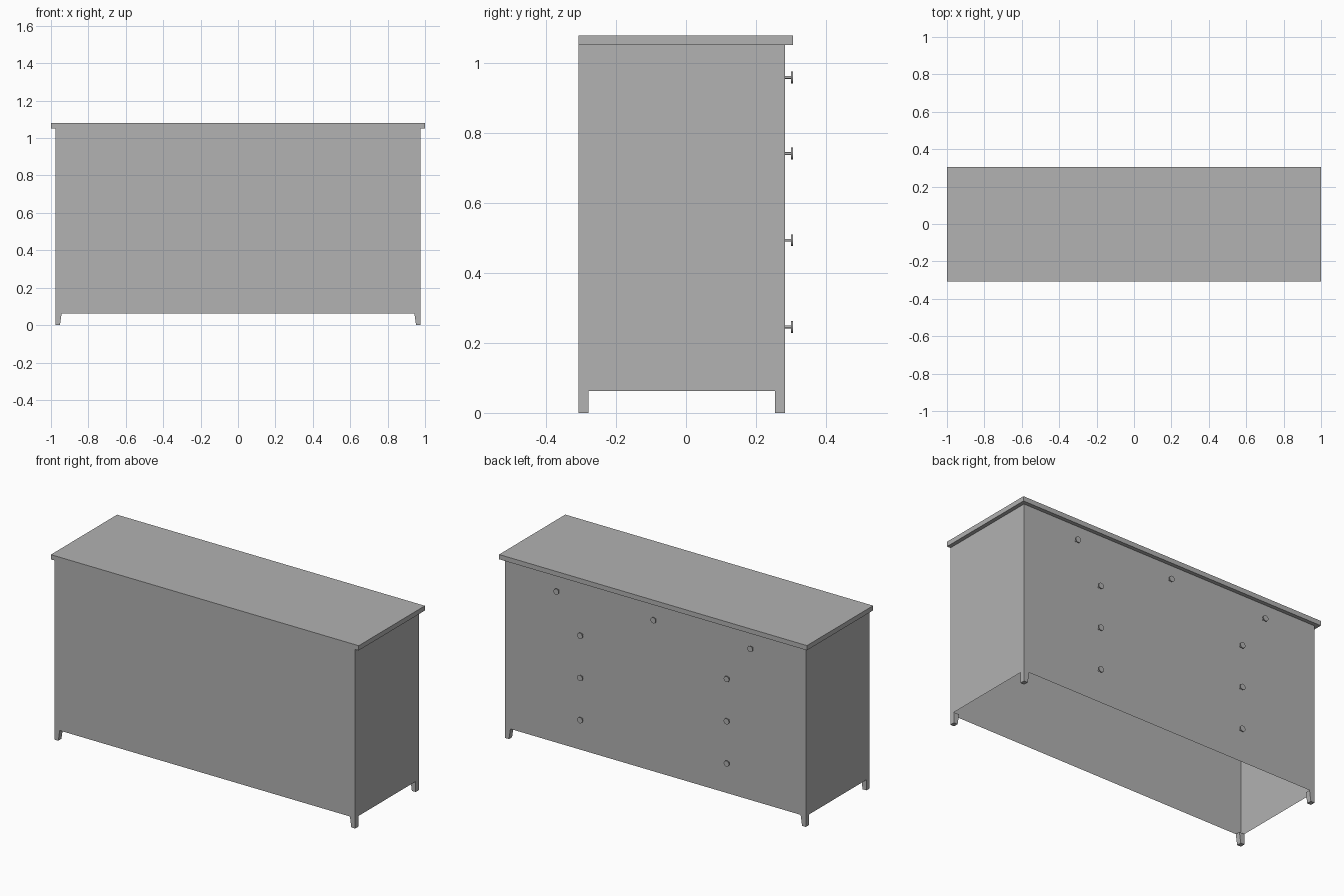
import bpy
import bmesh
from math import radians
from mathutils import Matrix

cube = bpy.data.objects.get("Cube")
if cube:
    bpy.data.objects.remove(cube, do_unlink=True)

GREY = bpy.data.materials.new("plain_grey")
GREY.use_nodes = True
GREY.diffuse_color = (0.445, 0.445, 0.445, 1)
GREY.node_tree.nodes["Principled BSDF"].inputs["Base Color"].default_value = GREY.diffuse_color

# Main dimensions
BODY_X = 0.977
FRONT, BACK = -0.308, 0.283
LEG_TOP, BODY_TOP, TOP = 0.062, 1.052, 1.08


def finish(name, bm):
    mesh = bpy.data.meshes.new(name)
    bm.to_mesh(mesh)
    bm.free()
    mesh.materials.append(GREY)
    obj = bpy.data.objects.new(name, mesh)
    bpy.context.collection.objects.link(obj)
    return obj


def box(bm, low, high):
    """Add an axis-aligned box between two corners and return its vertices."""
    size = [h - l for l, h in zip(low, high)]
    mid = [(l + h) / 2 for l, h in zip(low, high)]
    matrix = Matrix.Translation(mid) @ Matrix.Diagonal((*size, 1))
    return bmesh.ops.create_cube(bm, size=1, matrix=matrix)["verts"]


def disc(bm, radius, x, y0, y1, z):
    """Add a cylinder that runs along y."""
    matrix = Matrix.Translation((x, (y0 + y1) / 2, z)) @ Matrix.Rotation(radians(90), 4, "X")
    bmesh.ops.create_cone(bm, cap_ends=True, segments=24, radius1=radius,
                          radius2=radius, depth=y1 - y0, matrix=matrix)


# Table top, flush with the front and overhanging the other sides
bm = bmesh.new()
box(bm, (-1, FRONT, BODY_TOP), (1, 0.306, TOP))
finish("table_top", bm)

# Body: four thin walls, open underneath
bm = bmesh.new()
box(bm, (-BODY_X, FRONT, LEG_TOP), (BODY_X, BACK, BODY_TOP))
ends = [f for f in bm.faces if abs(f.normal.z) > 0.5]
bmesh.ops.delete(bm, geom=ends, context="FACES_ONLY")
finish("body_walls", bm)

# Legs: the inner side tapers towards the floor
for end, y0, y1 in (("front", FRONT, FRONT + 0.029), ("back", BACK - 0.029, BACK)):
    for side, s in (("left", 1), ("right", -1)):
        bm = bmesh.new()
        inner = s * (BODY_X - 0.034)
        xs = sorted((inner, s * BODY_X))
        for v in box(bm, (xs[0], y0, 0), (xs[1], y1, LEG_TOP)):
            if v.co.z < 0.01 and abs(v.co.x - inner) < 0.001:
                v.co.x += s * 0.009
        finish(f"{end}_{side}_leg", bm)

# Knobs: three along the top row, then two columns of three
spots = [(x, 0.96) for x in (-0.63, 0, 0.63)]
spots += [(x, z) for z in (0.742, 0.494, 0.246) for x in (-0.476, 0.476)]
for i, (x, z) in enumerate(spots, 1):
    bm = bmesh.new()
    disc(bm, 0.004, x, BACK, 0.302, z)
    disc(bm, 0.017, x, 0.301, 0.306, z)
    knob = finish(f"drawer_knob_{i}", bm)
    bpy.ops.object.select_all(action="DESELECT")
    knob.select_set(True)
    bpy.context.view_layer.objects.active = knob
    bpy.ops.object.shade_smooth_by_angle(angle=radians(30))
